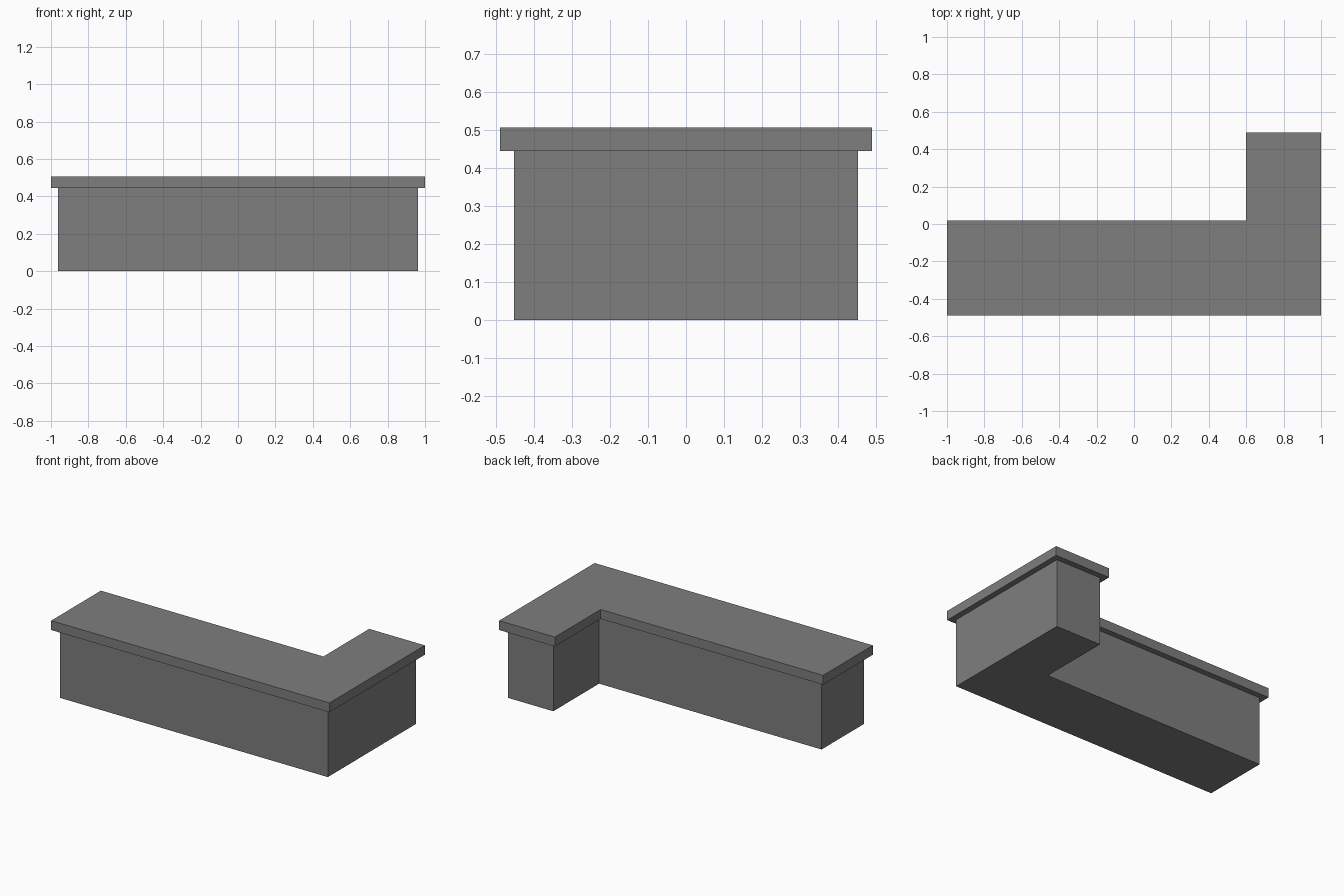
import bpy
import bmesh

if "Cube" in bpy.data.objects:
    bpy.data.objects.remove(bpy.data.objects["Cube"])

grey = bpy.data.materials.new("mid_grey")
grey.diffuse_color = (0.21, 0.21, 0.21, 1.0)
grey.use_nodes = True
grey.node_tree.nodes["Principled BSDF"].inputs["Base Color"].default_value = grey.diffuse_color


def l_prism(name, inset, z0, z1):
    """L-shaped block, its outline pulled in evenly by inset."""
    right, back = 1.0 - inset, 0.49 - inset
    inner_x, inner_y = 0.6 + inset, 0.02 - inset
    outline = [(-right, -back), (right, -back), (right, back),
               (inner_x, back), (inner_x, inner_y), (-right, inner_y)]
    bm = bmesh.new()
    face = bm.faces.new([bm.verts.new((x, y, z0)) for x, y in outline])
    ext = bmesh.ops.extrude_face_region(bm, geom=[face], use_keep_orig=True)
    top = [v for v in ext["geom"] if isinstance(v, bmesh.types.BMVert)]
    bmesh.ops.translate(bm, verts=top, vec=(0, 0, z1 - z0))
    bmesh.ops.recalc_face_normals(bm, faces=bm.faces)
    mesh = bpy.data.meshes.new(name)
    bm.to_mesh(mesh)
    bm.free()
    mesh.materials.append(grey)
    obj = bpy.data.objects.new(name, mesh)
    bpy.context.collection.objects.link(obj)
    return obj


# Counter body, and the overhanging top slab
l_prism("counter_base", 0.037, 0.0, 0.445)
l_prism("counter_top", 0.0, 0.445, 0.506)
